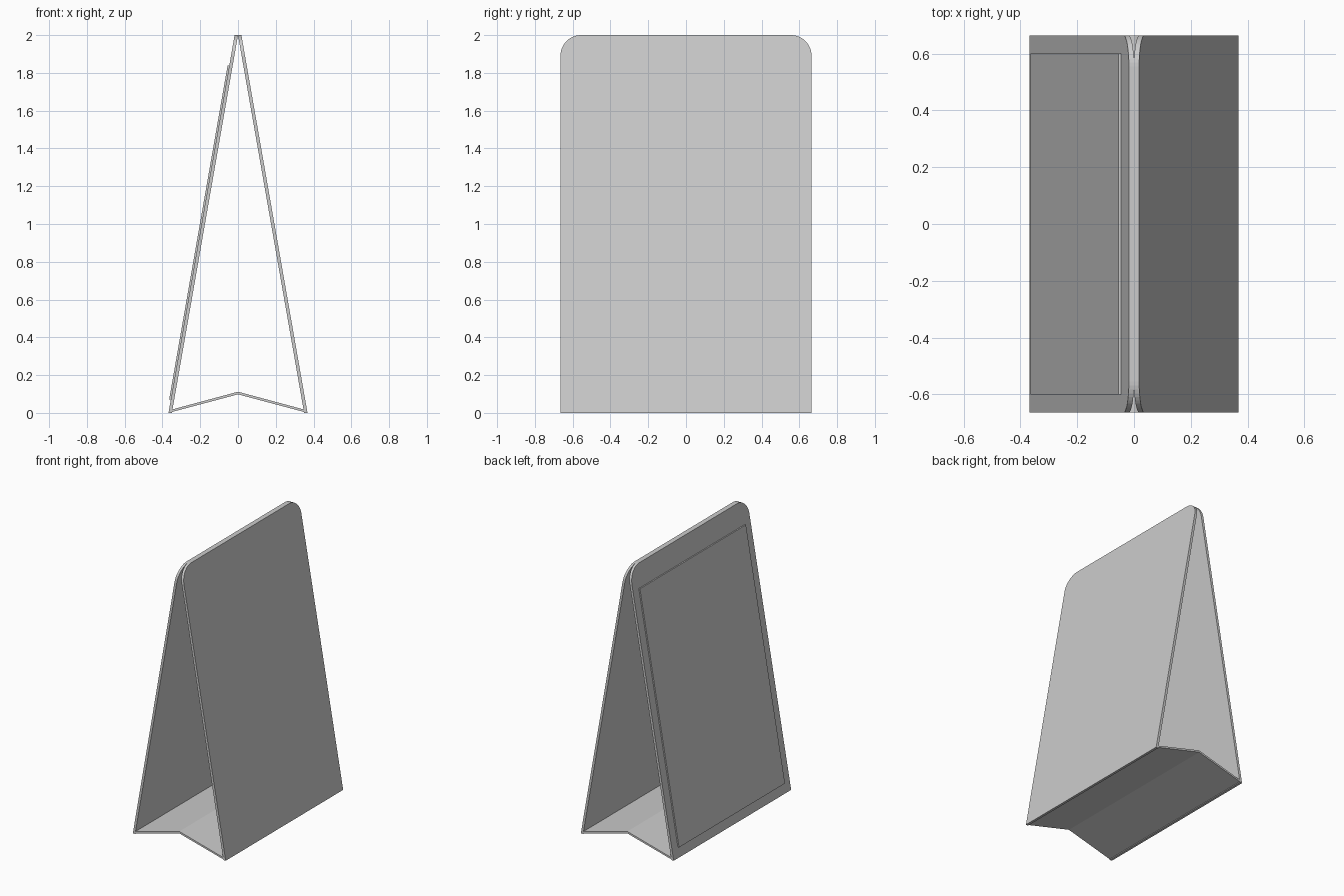
import bpy
import bmesh
import math

cube = bpy.data.objects.get("Cube")
if cube:
    bpy.data.objects.remove(cube, do_unlink=True)

HALF_WIDTH = 0.665
HEIGHT = 2.0
RADIUS = 0.11
THICK = 0.018
TOP_X = 0.018
FOOT_X = 0.368
SLOPE = (FOOT_X - TOP_X) / HEIGHT

grey = bpy.data.materials.new("light_grey")
grey.use_nodes = True
colour = (0.6, 0.6, 0.6, 1.0)
grey.diffuse_color = colour
grey.node_tree.nodes["Principled BSDF"].inputs["Base Color"].default_value = colour


def prism(name, loop_a, loop_b):
    """Closed solid between two matching outlines."""
    bm = bmesh.new()
    a = [bm.verts.new(p) for p in loop_a]
    b = [bm.verts.new(p) for p in loop_b]
    bm.faces.new(a)
    bm.faces.new(b[::-1])
    for i in range(len(a)):
        j = (i + 1) % len(a)
        bm.faces.new((a[i], b[i], b[j], a[j]))
    bmesh.ops.recalc_face_normals(bm, faces=bm.faces)
    mesh = bpy.data.meshes.new(name)
    bm.to_mesh(mesh)
    bm.free()
    mesh.materials.append(grey)
    obj = bpy.data.objects.new(name, mesh)
    bpy.context.collection.objects.link(obj)
    return obj


def outer_x(z):
    return TOP_X + SLOPE * (HEIGHT - z)


def leaning_plate(name, outline, side, inner, outer):
    """Plate following the lean of a panel, between two offsets from its outer face."""
    loops = [[(side * (outer_x(z) + off), y, z) for y, z in outline]
             for off in (inner, outer)]
    return prism(name, *loops)


# Panel outline: square at the foot, rounded at the top
outline = [(-HALF_WIDTH, 0), (HALF_WIDTH, 0)]
for centre, start in ((HALF_WIDTH - RADIUS, 0), (RADIUS - HALF_WIDTH, 90)):
    for step in range(13):
        angle = math.radians(start + step * 7.5)
        outline.append((centre + RADIUS * math.cos(angle),
                        HEIGHT - RADIUS + RADIUS * math.sin(angle)))

# Two leaning panels meeting at the top
for name, side in (("left_panel", 1), ("right_panel", -1)):
    leaning_plate(name, outline, side, -THICK, 0)

# Thin display sheet on the right panel
sheet = [(-0.6, 0.07), (0.6, 0.07), (0.6, 1.84), (-0.6, 1.84)]
leaning_plate("display_sheet", sheet, -1, 0, 0.009)

# Folded base with a raised centre crease
profile = [(-FOOT_X, 0), (0, 0.098), (FOOT_X, 0),
           (FOOT_X - 0.004, 0.014), (0, 0.112), (0.004 - FOOT_X, 0.014)]
prism("folded_base", *[[(x, y, z) for x, z in profile]
                       for y in (-HALF_WIDTH, HALF_WIDTH)])
